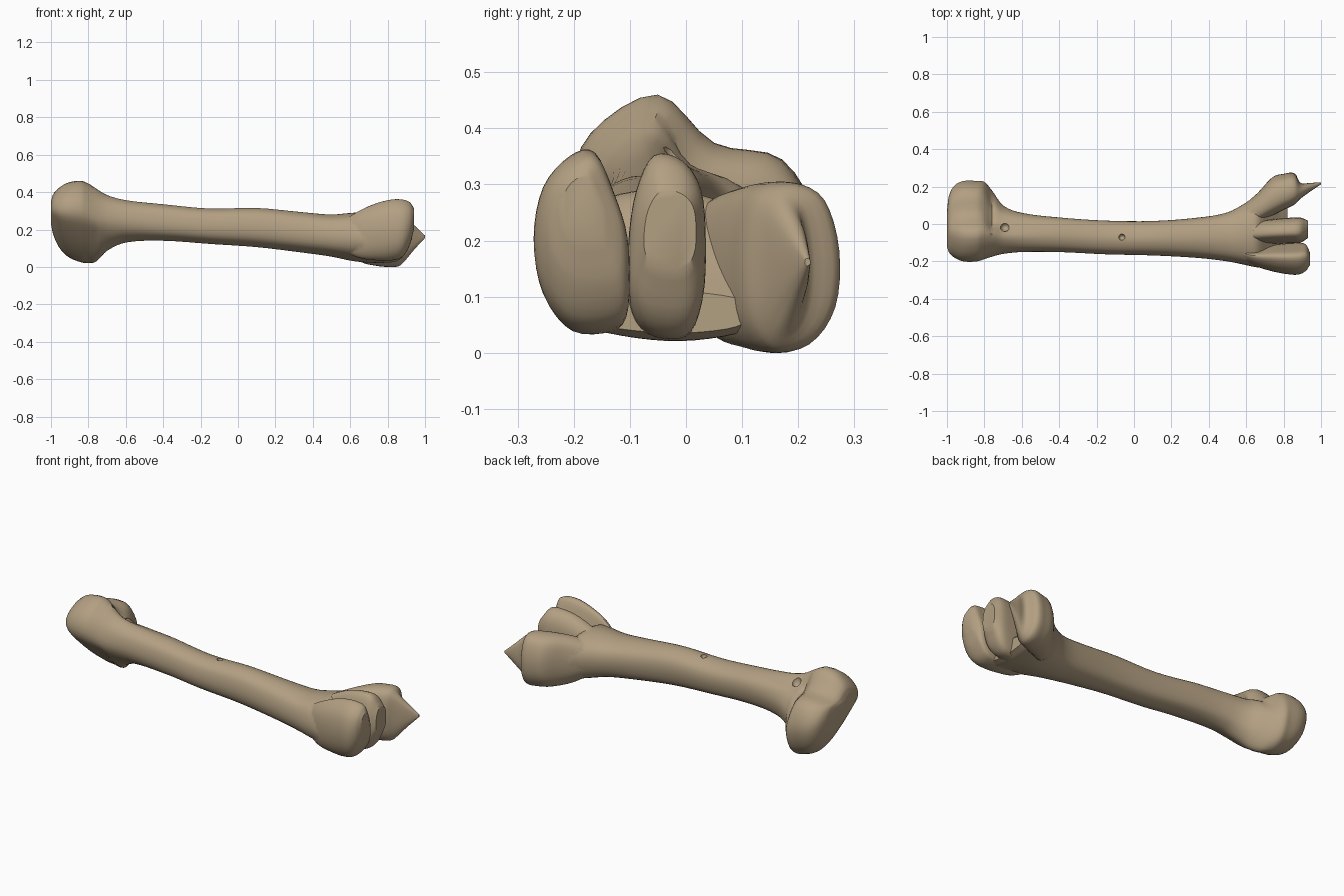
import bpy, bmesh, math
from mathutils import Vector

if "Cube" in bpy.data.objects:
    bpy.data.objects.remove(bpy.data.objects["Cube"])

bone_mat = bpy.data.materials.new("bone_tan")
bone_mat.diffuse_color = (0.45, 0.35, 0.225, 1)
bone_mat.use_nodes = True
bone_mat.node_tree.nodes["Principled BSDF"].inputs["Base Color"].default_value = bone_mat.diffuse_color

# Unit outlines in (y, z): front side, over the top, back side, underneath
ROUND = [(0, .5), (.1, .85), (.38, 1), (.68, .97), (.93, .8),
         (1, .5), (.9, .15), (.62, 0), (.35, .03), (.08, .2)]
HOLLOW = [(0, .58), (.08, .85), (.34, 1), (.52, .77), (.78, .68),
          (1, .42), (.92, .13), (.69, 0), (.44, .12), (.17, .36)]
CRESCENT = [(0, .59), (.07, .84), (.345, 1), (.58, .8), (.86, .73),
            (1, .45), (.92, .13), (.69, 0), (.44, .12), (.17, .36)]
LEAN_FRONT = [(0, .5), (.1, .8), (.38, .98), (.65, 1), (.85, .75),
              (1, .45), (1, .1), (.85, 0), (.4, .0), (.1, .19)]
MIDDLE = [(0, .5), (.1, .8), (.33, 1), (.7, .97), (.94, .8),
          (1, .5), (.96, .18), (.75, 0), (.25, .02), (.02, .18)]
LEAN_BACK = [(0, .5), (.06, .82), (.22, .97), (.55, 1), (.85, .9),
             (1, .6), (.96, .26), (.7, .04), (.3, 0), (.06, .18)]


def smooth_ring(pts, sub=4):
    """Closed Catmull-Rom through the outline points."""
    out, n = [], len(pts)
    for i in range(n):
        a, b, c, d = (Vector(pts[(i + k) % n]) for k in (-1, 0, 1, 2))
        for s in range(sub):
            t = s / sub
            out.append(.5 * (2 * b + (c - a) * t + (2 * a - 5 * b + 4 * c - d) * t * t
                             + (3 * b - a - 3 * c + d) * t ** 3))
    lo = [min(p[k] for p in out) for k in (0, 1)]
    hi = [max(p[k] for p in out) for k in (0, 1)]
    return [Vector(((p[0] - lo[0]) / (hi[0] - lo[0]),
                    (p[1] - lo[1]) / (hi[1] - lo[1]))) for p in out]


def smooth_sections(rows, sub):
    """Hermite interpolation of the section table along x."""
    rows = [Vector(r) for r in rows]
    n = len(rows)

    def slope(i):
        a, b = rows[max(i - 1, 0)], rows[min(i + 1, n - 1)]
        return (b - a) / (b[0] - a[0])
    out = []
    for i in range(n - 1):
        p, q, h = rows[i], rows[i + 1], rows[i + 1][0] - rows[i][0]
        for s in range(sub):
            t = s / sub
            out.append(p * (2 * t**3 - 3 * t**2 + 1) + slope(i) * h * (t**3 - 2 * t**2 + t)
                       + q * (3 * t**2 - 2 * t**3) + slope(i + 1) * h * (t**3 - t**2))
    return out + [rows[-1]]


def loft(name, rows, shapes, sub=4):
    """Rows are x, y min, y max, z min, z max, position in the shape list."""
    outlines = [smooth_ring(s) for s in shapes]
    outlines.append(outlines[-1])
    bm = bmesh.new()
    rings = []
    for x, y0, y1, z0, z1, t in smooth_sections(rows, sub):
        t = min(max(t, 0), len(shapes) - 1)
        k = int(t)
        ring = [a.lerp(b, t - k) for a, b in zip(outlines[k], outlines[k + 1])]
        rings.append([bm.verts.new((x, y0 + (y1 - y0) * p[0], z0 + (z1 - z0) * p[1]))
                      for p in ring])
    for r, s in zip(rings, rings[1:]):
        for i in range(len(r)):
            j = (i + 1) % len(r)
            bm.faces.new((r[i], r[j], s[j], s[i]))
    bm.faces.new(rings[0])
    bm.faces.new(rings[-1])
    bmesh.ops.recalc_face_normals(bm, faces=bm.faces)
    me = bpy.data.meshes.new(name)
    bm.to_mesh(me)
    bm.free()
    me.materials.append(bone_mat)
    ob = bpy.data.objects.new(name, me)
    bpy.context.collection.objects.link(ob)
    return ob


def merge(target, other, operation):
    mod = target.modifiers.new(operation, 'BOOLEAN')
    mod.object, mod.operation, mod.solver = other, operation, 'EXACT'
    bpy.context.view_layer.objects.active = target
    bpy.ops.object.modifier_apply(modifier=mod.name)
    bpy.data.objects.remove(other)


# Shaft with the crescent-shaped head, running out as a web under the knuckles
bone = loft("long_bone", [
    (-1.0, -.12, .07, .23, .35, 2),
    (-.99, -.15, .15, .18, .385, 2),
    (-.96, -.18, .205, .11, .42, 2),
    (-.91, -.2, .23, .055, .45, 2),
    (-.84, -.2, .23, .025, .46, 2),
    (-.80, -.188, .225, .02, .445, 1.7),
    (-.76, -.175, .18, .028, .42, 1),
    (-.70, -.16, .1, .085, .385, .6),
    (-.60, -.15, .06, .13, .358, .25),
    (-.40, -.15, .035, .14, .335, 0),
    (-.15, -.162, .018, .123, .312, 0),
    (.10, -.168, .016, .106, .315, 0),
    (.35, -.182, .035, .076, .292, 0),
    (.50, -.2, .062, .055, .28, 0),
    (.60, -.22, .115, .034, .288, 0),
    (.66, -.232, .16, .026, .285, 0),
    (.72, -.232, .17, .022, .22, 0),
    (.78, -.215, .15, .022, .15, 0),
    (.82, -.18, .12, .035, .11, 0)], [ROUND, HOLLOW, CRESCENT])

# Three knuckles at the far end
front_knuckle = loft("front_knuckle", [
    (.54, -.17, -.125, .1, .23, 0),
    (.64, -.222, -.13, .05, .295, 0),
    (.74, -.253, -.112, .035, .34, 0),
    (.82, -.268, -.103, .035, .36, 0),
    (.88, -.27, -.1, .055, .36, 0),
    (.92, -.25, -.11, .12, .345, 0),
    (.94, -.22, -.15, .2, .315, 0)], [LEAN_FRONT])
middle_knuckle = loft("middle_knuckle", [
    (.54, -.09, -.03, .1, .23, 0),
    (.64, -.105, .01, .045, .295, 0),
    (.74, -.105, .025, .028, .34, 0),
    (.84, -.104, .034, .028, .355, 0),
    (.89, -.1, .034, .065, .345, 0),
    (.93, -.075, .018, .15, .29, 0)], [MIDDLE])
# The back knuckle tapers into a pointed flange
back_knuckle = loft("back_knuckle", [
    (.54, -.01, .06, .1, .23, 0),
    (.66, .01, .165, .025, .28, 0),
    (.74, .045, .25, .006, .3, 0),
    (.80, .075, .268, 0, .305, 0),
    (.86, .105, .27, .004, .3, 0),
    (.89, .135, .22, .03, .275, 0),
    (.94, .172, .22, .09, .225, 0),
    (1.0, .212, .222, .155, .168, 0)], [LEAN_BACK])
for part in (front_knuckle, middle_knuckle, back_knuckle):
    merge(bone, part, 'UNION')

# Small openings on the top of the bone
for loc, radius in (((-.69, -.015, .36), .026), ((-.065, -.07, .317), .018)):
    bpy.ops.mesh.primitive_uv_sphere_add(segments=12, ring_count=8, radius=radius, location=loc)
    pit = bpy.context.object
    pit.scale = (1, 1, 1.5)
    pit.data.materials.append(bone_mat)
    merge(bone, pit, 'DIFFERENCE')

bpy.ops.object.select_all(action='DESELECT')
bone.select_set(True)
bpy.context.view_layer.objects.active = bone
bpy.ops.object.shade_smooth_by_angle(angle=math.radians(35))
